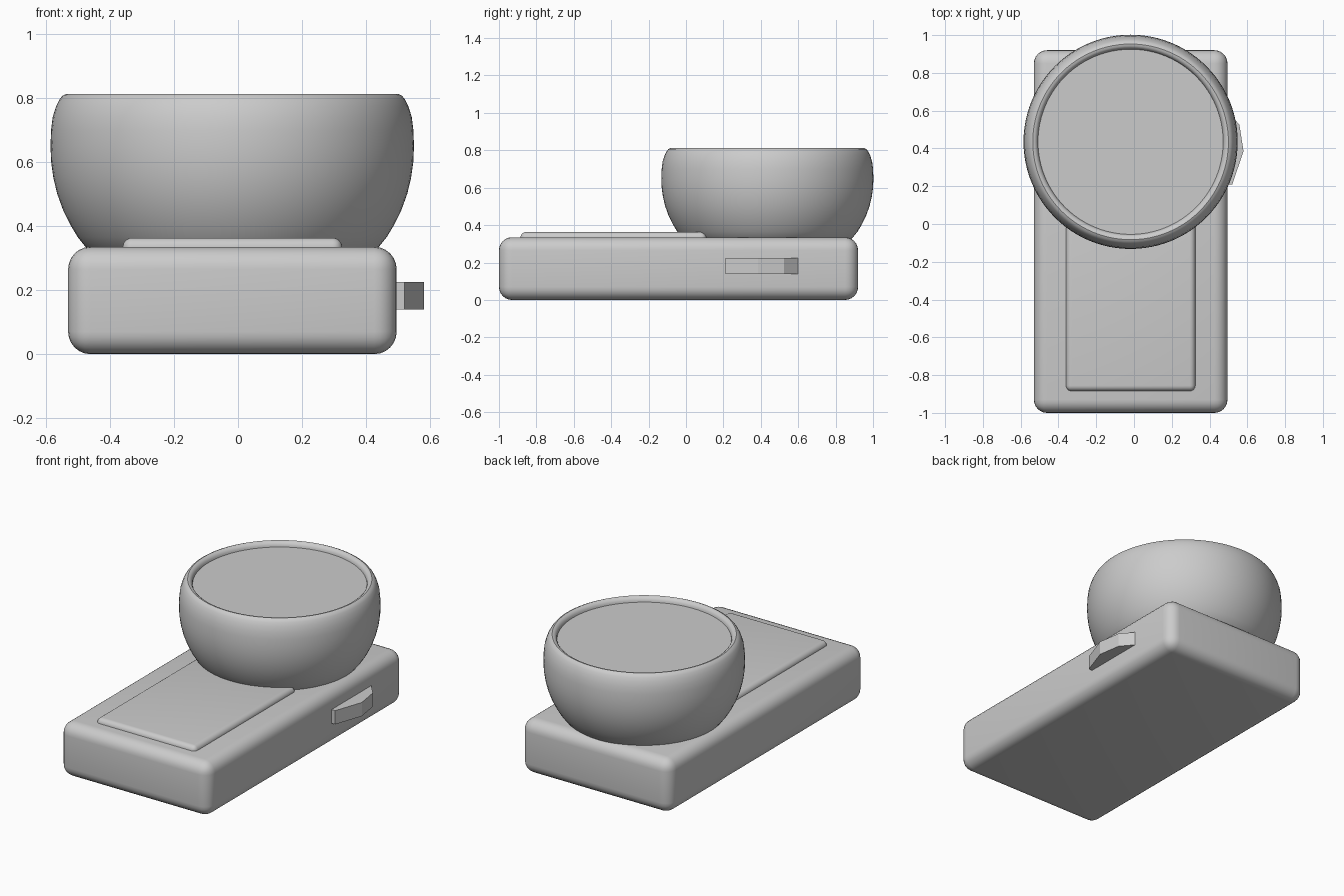
import bpy, bmesh, math

cube = bpy.data.objects.get("Cube")
if cube:
    bpy.data.objects.remove(cube, do_unlink=True)

grey = bpy.data.materials.new("light grey")
grey.use_nodes = True
colour = (0.6, 0.6, 0.6, 1)
grey.diffuse_color = colour
grey.node_tree.nodes["Principled BSDF"].inputs["Base Color"].default_value = colour


def finish(name, bm, smooth=True):
    """Turn a bmesh into a grey object, smooth except at sharp edges."""
    bmesh.ops.recalc_face_normals(bm, faces=bm.faces)
    mesh = bpy.data.meshes.new(name)
    bm.to_mesh(mesh)
    bm.free()
    mesh.materials.append(grey)
    ob = bpy.data.objects.new(name, mesh)
    bpy.context.collection.objects.link(ob)
    if smooth:
        bpy.ops.object.select_all(action="DESELECT")
        ob.select_set(True)
        bpy.context.view_layer.objects.active = ob
        bpy.ops.object.shade_smooth_by_angle(angle=math.radians(35))
    return ob


def rounded_box(name, low, high, radius):
    bm = bmesh.new()
    bmesh.ops.create_cube(bm, size=1)
    for v in bm.verts:
        v.co = [a + (b - a) * (c + 0.5) for a, b, c in zip(low, high, v.co)]
    bmesh.ops.bevel(bm, geom=bm.edges[:], offset=radius, segments=6,
                    profile=0.5, affect="EDGES")
    return finish(name, bm)


def lathe(name, profile, centre, steps=96):
    bm = bmesh.new()
    verts = [bm.verts.new((r, 0, z)) for r, z in profile]
    edges = [bm.edges.new(pair) for pair in zip(verts, verts[1:])]
    bmesh.ops.spin(bm, geom=verts + edges, cent=(0, 0, 0), axis=(0, 0, 1),
                   angle=math.tau, steps=steps, use_duplicate=False)
    bmesh.ops.remove_doubles(bm, verts=bm.verts, dist=0.0001)
    ob = finish(name, bm)
    ob.location = centre
    return ob


# Base and raised top panel
rounded_box("body", (-0.53, -1.0, 0), (0.495, 0.92, 0.335), 0.07)
rounded_box("top_panel", (-0.36, -0.885, 0.28), (0.325, 0.11, 0.363), 0.03)

# Bowl wall: swelling side, rolled rim and a short inner lip
wall = [(0, 0.32), (0.44, 0.32), (0.458, 0.335), (0.482, 0.365), (0.506, 0.405),
        (0.528, 0.45), (0.546, 0.5), (0.558, 0.55), (0.565, 0.6), (0.567, 0.65),
        (0.565, 0.7), (0.56, 0.74), (0.55, 0.772), (0.54, 0.793), (0.53, 0.806),
        (0.518, 0.812), (0.507, 0.81), (0.498, 0.803), (0.492, 0.793),
        (0.49, 0.782), (0, 0.782)]
lathe("bowl", wall, (-0.018, 0.435, 0))

# Angular side switch, extruded from its plan outline
plan = [(0.46, 0.21), (0.52, 0.21), (0.58, 0.385), (0.558, 0.525),
        (0.495, 0.6), (0.46, 0.6)]
bm = bmesh.new()
base = bm.faces.new([bm.verts.new((x, y, 0.14)) for x, y in plan])
top = bmesh.ops.extrude_face_region(bm, geom=[base])["geom"]
for v in top:
    if isinstance(v, bmesh.types.BMVert):
        v.co.z = 0.225
finish("side_switch", bm, smooth=False)
